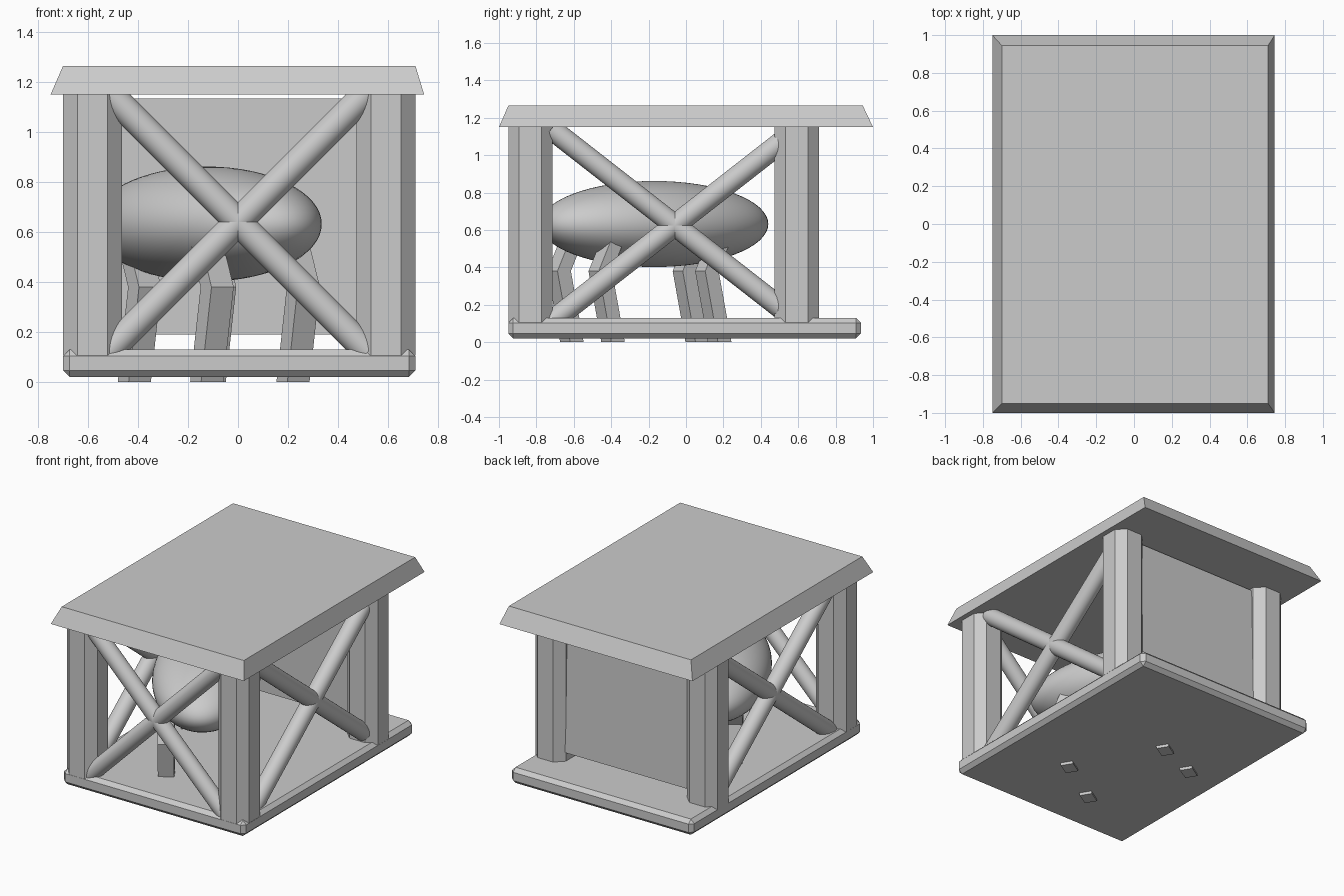
import bpy, bmesh, math
from mathutils import Vector, Matrix

if "Cube" in bpy.data.objects:
    bpy.data.objects.remove(bpy.data.objects["Cube"], do_unlink=True)

GREY = (0.6, 0.6, 0.6, 1.0)
grey = bpy.data.materials.new("plain grey")
grey.use_nodes = True
grey.diffuse_color = GREY
grey.node_tree.nodes["Principled BSDF"].inputs["Base Color"].default_value = GREY


def finish(name, bm, smooth=False):
    bmesh.ops.recalc_face_normals(bm, faces=bm.faces)
    for f in bm.faces:
        f.smooth = smooth and len(f.verts) <= 4
    mesh = bpy.data.meshes.new(name)
    bm.to_mesh(mesh)
    bm.free()
    mesh.materials.append(grey)
    obj = bpy.data.objects.new(name, mesh)
    bpy.context.collection.objects.link(obj)
    return obj


def loft(name, rings):
    """Closed solid through rings of equal point count."""
    bm = bmesh.new()
    loops = [[bm.verts.new(p) for p in ring] for ring in rings]
    for low, high in zip(loops, loops[1:]):
        for i in range(len(low)):
            j = (i + 1) % len(low)
            bm.faces.new((low[i], low[j], high[j], high[i]))
    bm.faces.new(loops[0][::-1])
    bm.faces.new(loops[-1])
    return finish(name, bm)


def rect(x0, x1, y0, y1, z):
    return [(x0, y0, z), (x1, y0, z), (x1, y1, z), (x0, y1, z)]


def rod(name, start, end, radius):
    start, end = Vector(start), Vector(end)
    axis = end - start
    bm = bmesh.new()
    bmesh.ops.create_cone(bm, cap_ends=True, segments=32, radius1=radius,
                          radius2=radius, depth=axis.length)
    turn = Vector((0, 0, 1)).rotation_difference(axis).to_matrix().to_4x4()
    bm.transform(Matrix.Translation((start + end) / 2) @ turn)
    return finish(name, bm, smooth=True)


# Floor slab with bevelled edges
floor = loft("floor_slab", [rect(-0.70, 0.71, -0.95, 0.935, z) for z in (0.02, 0.13)])
bevel = floor.modifiers.new("edge bevel", "BEVEL")
bevel.width = 0.026
bevel.segments = 1

# Roof slab, narrower at the top
loft("roof_slab", [rect(-0.75, 0.745, -1, 1, 1.15),
                   rect(-0.70, 0.71, -0.95, 0.945, 1.265)])

# Eight-sided corner posts
HALF, FLAT = 0.118, 0.06
corner = [(FLAT, HALF), (HALF, FLAT)]
octagon = []
for sx, sy, order in ((1, 1, 1), (1, -1, -1), (-1, -1, 1), (-1, 1, -1)):
    octagon += [(sx * a, sy * b) for a, b in corner[::order]]
for side, px in (("right", -0.583), ("left", 0.592)):
    for end, py in (("front", -0.832), ("back", 0.592)):
        loft(f"{end}_{side}_post",
             [[(px + a, py + b, z) for a, b in octagon] for z in (0.105, 1.152)])

# Crossed braces on the front and both sides
for i, s in enumerate((-1, 1)):
    rod(f"front_brace_{i + 1}", (-0.52, -0.885, 0.64 - s * 0.52),
        (0.52, -0.885, 0.64 + s * 0.52), 0.056)
    for side, x in (("right", -0.607), ("left", 0.615)):
        rod(f"{side}_brace_{i + 1}", (x, -0.72, 0.625 - s * 0.515),
            (x, 0.54, 0.625 + s * 0.468), 0.058)

# Back wall panel, leaning slightly inward
loft("back_panel", [rect(-0.465, 0.478, 0.625, 0.656, 0.19),
                    rect(-0.465, 0.478, 0.605, 0.636, 1.135)])

# Egg-shaped body, turned across the shelter
TURN = math.radians(-58.7)
bm = bmesh.new()
bmesh.ops.create_uvsphere(bm, u_segments=64, v_segments=32, radius=1)
bm.transform(Matrix.Translation((-0.125, -0.17, 0.632)) @ Matrix.Rotation(TURN, 4, "Z")
             @ Matrix.Diagonal((0.683, 0.343, 0.23, 1)))
finish("body", bm, smooth=True)

# Bent legs: (height, shift along the body)
along = Vector((math.cos(TURN), math.sin(TURN), 0))
across = Vector((-along.y, along.x, 0))
bend = ((0, 0), (0.38, 0.08), (0.54, 0.005))
feet = {"front_left_leg": (0.22, -0.39), "front_right_leg": (-0.125, -0.61),
        "back_left_leg": (-0.115, 0.18), "back_right_leg": (-0.415, 0.06)}
for name, (fx, fy) in feet.items():
    rings = []
    for z, shift in bend:
        c = Vector((fx, fy, z)) + along * shift
        rings.append([c + along * (0.042 * a) + across * (0.052 * b)
                      for a, b in ((-1, -1), (1, -1), (1, 1), (-1, 1))])
    loft(name, rings)
